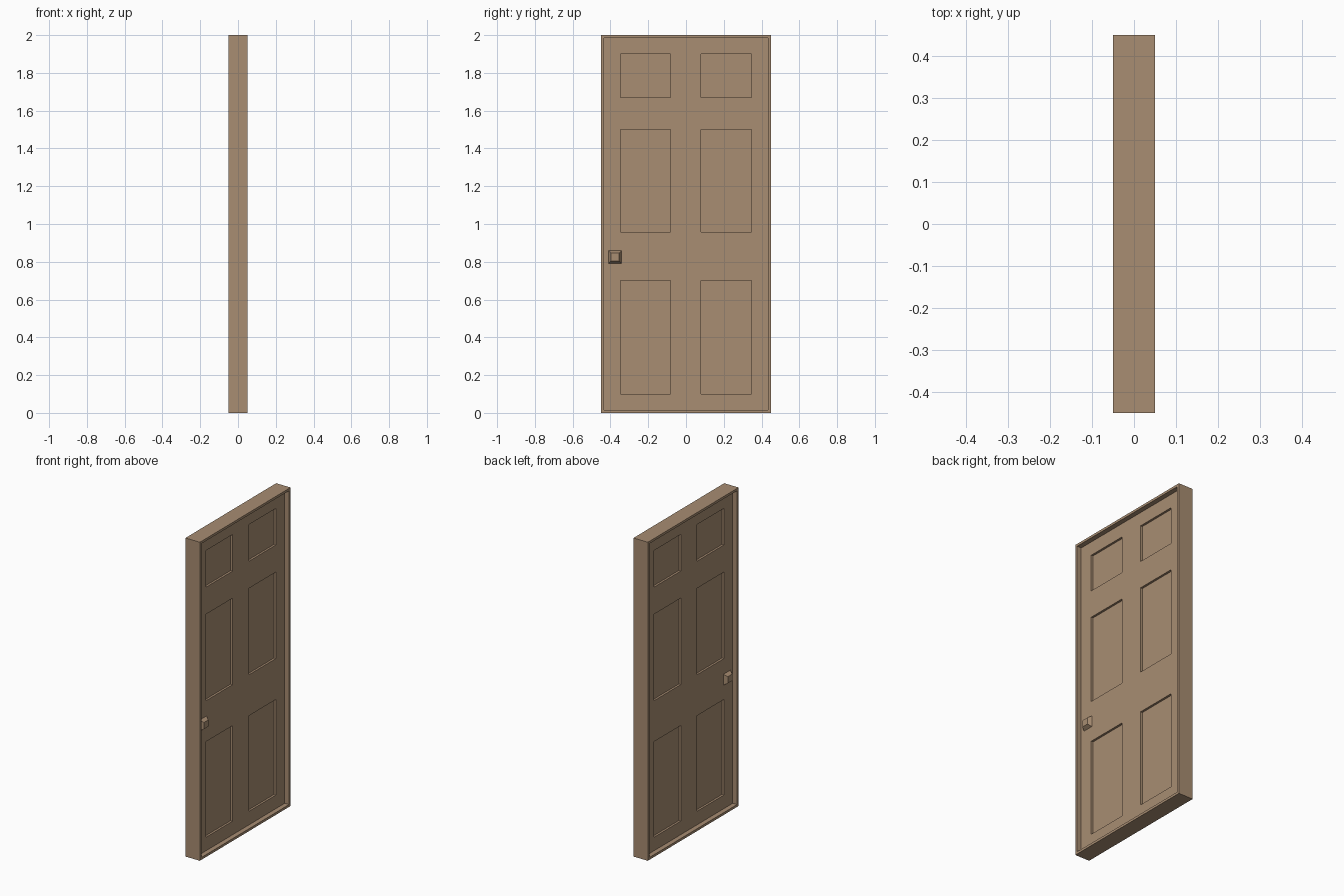
import bpy, bmesh

if "Cube" in bpy.data.objects:
    bpy.data.objects.remove(bpy.data.objects["Cube"])

wood = bpy.data.materials.new("tan_wood")
wood.diffuse_color = (0.392, 0.266, 0.168, 1)
wood.use_nodes = True
wood.node_tree.nodes["Principled BSDF"].inputs["Base Color"].default_value = wood.diffuse_color

HALF_W, HEIGHT, HALF_D = 0.45, 2.0, 0.05   # outer frame
RIM = 0.015                                # frame thickness
LEAF = 0.02                                # half thickness of the door leaf
RECESS = 0.013                             # panel depth


def finish(name, bm, mirror=False):
    mesh = bpy.data.meshes.new(name)
    bm.to_mesh(mesh)
    bm.free()
    mesh.materials.append(wood)
    obj = bpy.data.objects.new(name, mesh)
    bpy.context.collection.objects.link(obj)
    if mirror:
        mod = obj.modifiers.new("other_side", 'MIRROR')
        mod.use_axis = (True, False, False)
        mod.use_mirror_merge = False
    return obj


# Frame: a box with an opening cut straight through
bm = bmesh.new()
bmesh.ops.create_cube(bm, size=1)
for v in bm.verts:
    v.co = (v.co.x * 2 * HALF_D, v.co.y * 2 * HALF_W, (v.co.z + 0.5) * HEIGHT)
sides = [f for f in bm.faces if abs(f.normal.x) > 0.9]
bmesh.ops.inset_individual(bm, faces=sides, thickness=RIM, use_even_offset=True)
edges = [e for f in sides for e in f.edges]
bmesh.ops.delete(bm, geom=sides, context='FACES_ONLY')
bmesh.ops.bridge_loops(bm, edges=edges)
bmesh.ops.recalc_face_normals(bm, faces=bm.faces)
finish("door_frame", bm)

# Door leaf: grid of rails and stiles with six sunken panels, same on both sides
ys = [-HALF_W + RIM, -0.348, -0.082, 0.08, 0.346, HALF_W - RIM]
zs = [RIM, 0.10, 0.70, 0.957, 1.50, 1.67, 1.90, HEIGHT - RIM]
bm = bmesh.new()
grid = [[bm.verts.new((LEAF, y, z)) for z in zs] for y in ys]
panels = []
for i in range(len(ys) - 1):
    for j in range(len(zs) - 1):
        f = bm.faces.new((grid[i][j], grid[i + 1][j], grid[i + 1][j + 1], grid[i][j + 1]))
        if i % 2 and j % 2:
            panels.append(f)
bm.normal_update()
bmesh.ops.inset_individual(bm, faces=panels, thickness=0.0003, depth=-RECESS, use_even_offset=True)
finish("door_leaf", bm, mirror=True)

# Handles: tapered block on each side of the leaf
bm = bmesh.new()
bmesh.ops.create_cube(bm, size=1)
for v in bm.verts:
    outer = v.co.x > 0
    half_y, half_z = (0.022, 0.021) if outer else (0.036, 0.035)
    v.co = (0.043 if outer else LEAF - 0.002,
            -0.376 + 2 * v.co.y * half_y, 0.826 + 2 * v.co.z * half_z)
finish("door_handle", bm, mirror=True)
